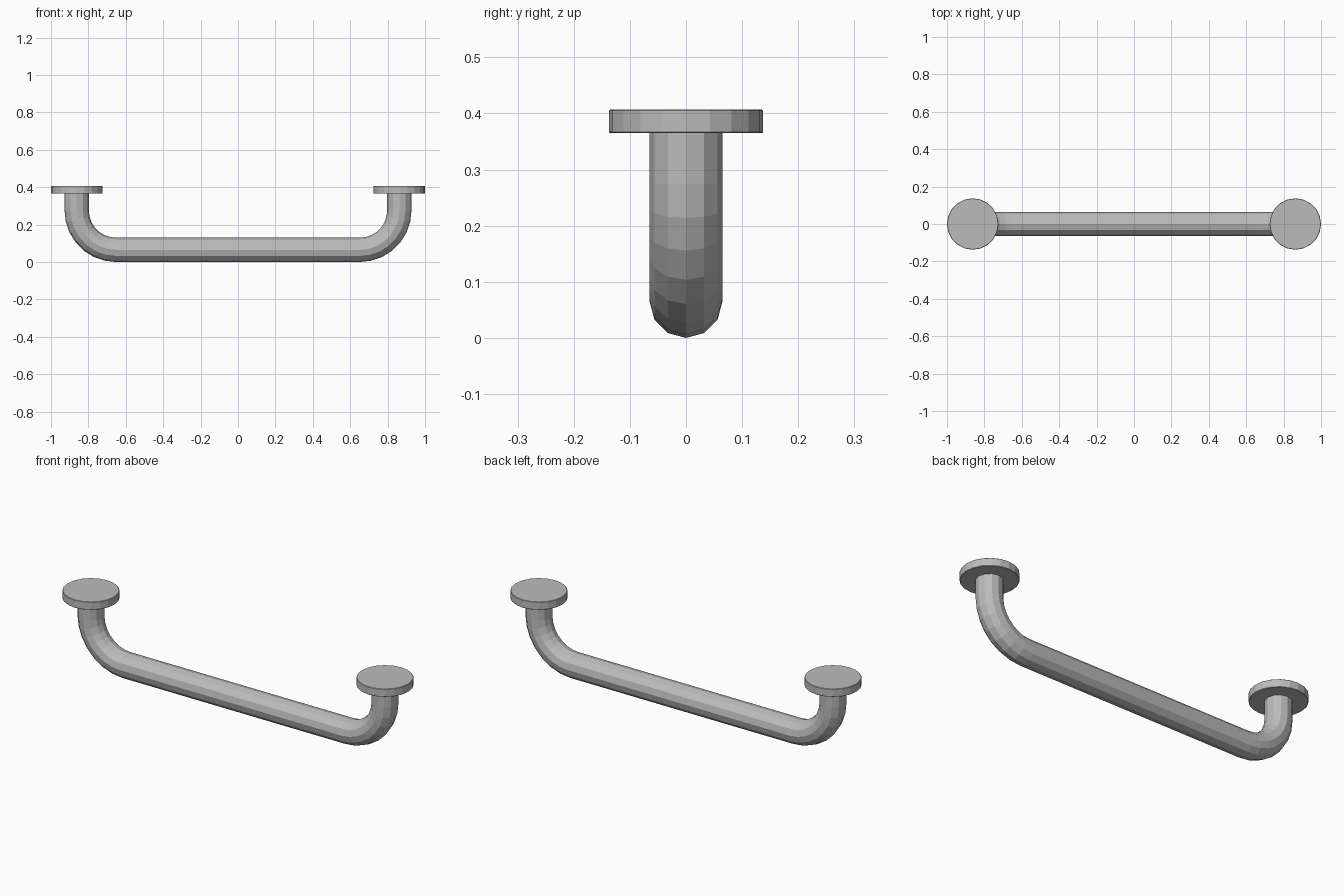
import bpy, bmesh, math
from mathutils import Vector

if "Cube" in bpy.data.objects:
    bpy.data.objects.remove(bpy.data.objects["Cube"])

R_TUBE, R_BEND, X_END = 0.065, 0.21, 0.8625
Z_LOW, Z_HIGH, PLATE_TOP = 0.065, 0.368, 0.407
SIDES, BEND_STEPS = 12, 7

metal = bpy.data.materials.new("grey metal")
metal.diffuse_color = (0.5, 0.5, 0.5, 1)
metal.use_nodes = True
metal.node_tree.nodes["Principled BSDF"].inputs["Base Color"].default_value = metal.diffuse_color


def finish(bm, name):
    bmesh.ops.recalc_face_normals(bm, faces=bm.faces)
    mesh = bpy.data.meshes.new(name)
    bm.to_mesh(mesh)
    bm.free()
    mesh.materials.append(metal)
    obj = bpy.data.objects.new(name, mesh)
    bpy.context.collection.objects.link(obj)
    return obj


# Bar path: (x, z, direction angle) for the right half, then mirrored
cx, cz = X_END - R_BEND, Z_LOW + R_BEND
half = []
for i in range(BEND_STEPS + 1):
    a = math.pi / 2 * i / BEND_STEPS
    half.append((cx + R_BEND * math.sin(a), cz - R_BEND * math.cos(a), a))
half.append((X_END, Z_HIGH, math.pi / 2))
path = [(-x, z, -a) for x, z, a in reversed(half)] + half

# Bent grab bar: a round section swept along the path
bm = bmesh.new()
rings = []
for x, z, a in path:
    normal = Vector((-math.sin(a), 0, math.cos(a)))
    ring = []
    for k in range(SIDES):
        t = 2 * math.pi * k / SIDES
        p = Vector((x, 0, z)) + R_TUBE * (math.cos(t) * normal + math.sin(t) * Vector((0, 1, 0)))
        ring.append(bm.verts.new(p))
    rings.append(ring)
for r0, r1 in zip(rings, rings[1:]):
    for k in range(SIDES):
        n = (k + 1) % SIDES
        bm.faces.new((r0[k], r0[n], r1[n], r1[k]))
bm.faces.new(rings[0])
bm.faces.new(rings[-1])
finish(bm, "bent_bar")

# Round mounting plates with a fine edge bevel
for side, name in ((-1, "left_mounting_plate"), (1, "right_mounting_plate")):
    bm = bmesh.new()
    height = PLATE_TOP - 0.365
    bmesh.ops.create_cone(bm, cap_ends=True, segments=20, radius1=0.1375,
                          radius2=0.1375, depth=height)
    rims = [e for e in bm.edges if abs(e.verts[0].co.z - e.verts[1].co.z) < 1e-5]
    bmesh.ops.bevel(bm, geom=rims, offset=0.002, segments=1, affect='EDGES')
    plate = finish(bm, name)
    plate.location = (side * X_END, 0, PLATE_TOP - height / 2)
